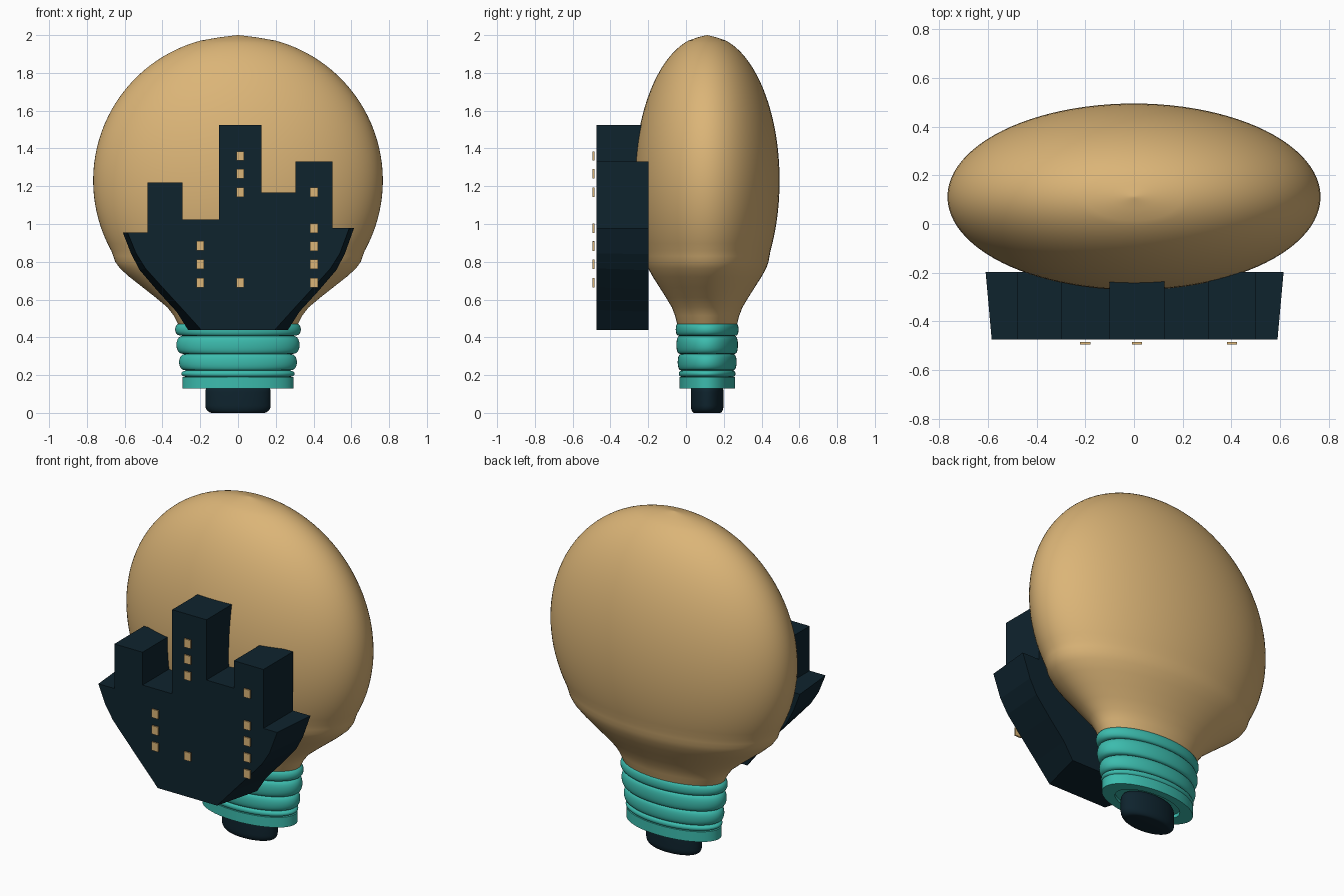
import bpy, bmesh, math

if "Cube" in bpy.data.objects:
    bpy.data.objects.remove(bpy.data.objects["Cube"])

CY = 0.112       # depth of the bulb axis
FLAT = 0.5       # bulb and base are squashed front to back


def material(name, rgb):
    m = bpy.data.materials.new(name)
    m.diffuse_color = (*rgb, 1)
    m.use_nodes = True
    m.node_tree.nodes["Principled BSDF"].inputs["Base Color"].default_value = m.diffuse_color
    return m


TAN = material("warm tan", (0.71, 0.46, 0.185))
TEAL = material("teal", (0.045, 0.50, 0.42))
NAVY = material("dark navy", (0.0045, 0.017, 0.027))


def finish(bm, name, mat, smooth=None):
    bmesh.ops.recalc_face_normals(bm, faces=bm.faces)
    me = bpy.data.meshes.new(name)
    bm.to_mesh(me)
    bm.free()
    me.materials.append(mat)
    ob = bpy.data.objects.new(name, me)
    bpy.context.collection.objects.link(ob)
    if smooth:
        bpy.ops.object.select_all(action='DESELECT')
        ob.select_set(True)
        bpy.context.view_layer.objects.active = ob
        bpy.ops.object.shade_smooth_by_angle(angle=math.radians(smooth))
    return ob


def lathe(name, profile, mat, segs=96, smooth=40):
    """Revolve (radius, z) points into a flattened solid with capped ends."""
    bm = bmesh.new()
    rings = []
    for r, z in profile:
        rings.append([bm.verts.new((r * math.cos(a), CY + FLAT * r * math.sin(a), z))
                      for a in (2 * math.pi * i / segs for i in range(segs))])
    for lo, hi in zip(rings, rings[1:]):
        for i in range(segs):
            j = (i + 1) % segs
            bm.faces.new((lo[i], lo[j], hi[j], hi[i]))
    bm.faces.new(rings[0][::-1])
    bm.faces.new(rings[-1])
    return finish(bm, name, mat, smooth)


# Glass bulb: curved neck, small shoulder ridge, then a round globe
R, CZ = 0.767, 1.23
neck = [(0.30, 0.45), (0.32, 0.475), (0.34, 0.515), (0.375, 0.56), (0.435, 0.61),
        (0.505, 0.665), (0.575, 0.72), (0.625, 0.765), (0.65, 0.80), (0.66, 0.83)]
start, end = math.radians(-29), math.radians(75)
globe = [(R * math.cos(a), CZ + R * math.sin(a))
         for a in (start + (end - start) * i / 32 for i in range(33))]
lathe("glass_bulb", neck + globe + [(0.10, 1.988), (0.02, 1.998), (0.002, 2.0)], TAN)

# Screw base: straight collar with stacked rounded threads
base = [(0.21, 0.15), (0.21, 0.13), (0.295, 0.13), (0.295, 0.19)]
for z0, z1, r in ((0.19, 0.225, 0.300), (0.225, 0.312, 0.312),
                  (0.312, 0.408, 0.326), (0.408, 0.475, 0.333)):
    for i in range(11):
        t = math.pi * i / 10
        base.append((r - 0.04 * (1 - math.sin(t) ** 0.7), z0 + (z1 - z0) * (1 - math.cos(t)) / 2))
base.append((0.25, 0.476))
lathe("screw_base", base, TEAL)

# Contact tip: rounded plug under the base
tip = []
for cz, a0 in ((0.04, -90), (0.11, 0)):
    for i in range(9):
        a = math.radians(a0 + 90 * i / 8)
        tip.append((0.135 + 0.038 * math.cos(a), cz + 0.04 * math.sin(a)))
lathe("contact_tip", tip, NAVY)

# City skyline: stepped roofline on top, tapering curved sides below
ROOFS = [(-0.48, 0.955), (-0.48, 1.22), (-0.295, 1.22), (-0.295, 1.025), (-0.10, 1.025),
         (-0.10, 1.525), (0.125, 1.525), (0.125, 1.167), (0.305, 1.167), (0.305, 1.33),
         (0.50, 1.33), (0.50, 0.98)]
FRONT_SIDE = [(0.585, 0.955), (0.54, 0.845), (0.49, 0.765), (0.40, 0.665), (0.29, 0.545), (0.195, 0.44)]
BACK_SIDE = [(0.61, 0.955), (0.565, 0.84), (0.52, 0.755), (0.43, 0.65), (0.325, 0.535), (0.265, 0.44)]


def outline(side):
    right = [(side[0][0] + 0.005, 0.98)] + side[1:]
    left = [(-x, z) for x, z in reversed(side)]
    return ROOFS + right + left


bm = bmesh.new()
front = [bm.verts.new((x, -0.475, z)) for x, z in outline(FRONT_SIDE)]
back = [bm.verts.new((x, -0.198, z)) for x, z in outline(BACK_SIDE)]
n = len(front)
for i in range(n):
    j = (i + 1) % n
    bm.faces.new((front[i], front[j], back[j], back[i]))
bm.faces.new(front)
bm.faces.new(back[::-1])
finish(bm, "city_skyline", NAVY)

# Lit windows: thin plates just in front of the buildings
COLUMNS = {-0.20: (0.885, 0.787, 0.69),
           0.012: (1.36, 1.265, 1.168, 0.69),
           0.403: (1.168, 0.978, 0.882, 0.787, 0.69)}
bm = bmesh.new()
for x, heights in COLUMNS.items():
    for z in heights:
        made = bmesh.ops.create_cube(bm, size=1)["verts"]
        bmesh.ops.scale(bm, vec=(0.042, 0.0095, 0.05), verts=made)
        bmesh.ops.translate(bm, vec=(x, -0.49, z), verts=made)
finish(bm, "lit_windows", TAN)
